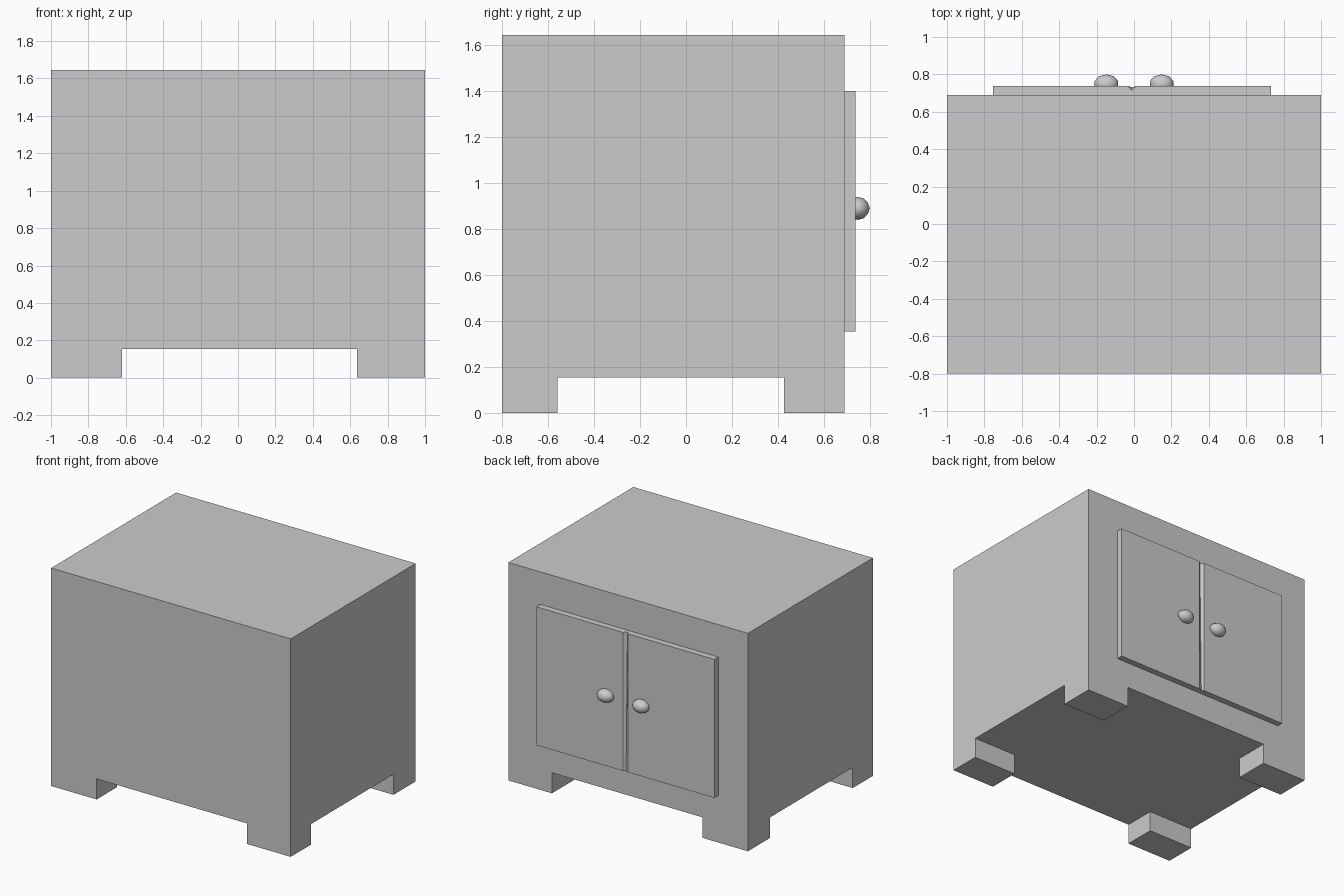
import bpy, bmesh, math

if "Cube" in bpy.data.objects:
    bpy.data.objects.remove(bpy.data.objects["Cube"])

FRONT = 0.69      # cabinet face carrying the doors
FACE = 0.737      # outer face of the doors


def finish(bm, name):
    bmesh.ops.recalc_face_normals(bm, faces=bm.faces)
    mesh = bpy.data.meshes.new(name)
    bm.to_mesh(mesh)
    bm.free()
    obj = bpy.data.objects.new(name, mesh)
    bpy.context.collection.objects.link(obj)
    return obj


# Cabinet: a 3x3 floor grid, raised into the body, corners drawn down as feet
xs = [-1, -0.62, 0.636, 1]
ys = [-0.80, -0.56, 0.426, FRONT]
bm = bmesh.new()
grid = [[bm.verts.new((x, y, 0.155)) for y in ys] for x in xs]
cells = {(i, j): bm.faces.new((grid[i][j], grid[i + 1][j],
                               grid[i + 1][j + 1], grid[i][j + 1]))
         for i in range(3) for j in range(3)}
top = bmesh.ops.extrude_face_region(bm, geom=list(cells.values()),
                                    use_keep_orig=True)["geom"]
bmesh.ops.translate(bm, vec=(0, 0, 1.49),
                    verts=[g for g in top if isinstance(g, bmesh.types.BMVert)])
for i in (0, 2):
    for j in (0, 2):
        foot = bmesh.ops.extrude_discrete_faces(bm, faces=[cells[i, j]])["faces"][0]
        bmesh.ops.translate(bm, vec=(0, 0, -0.155), verts=foot.verts)
bmesh.ops.remove_doubles(bm, verts=bm.verts, dist=1e-5)
bmesh.ops.dissolve_limit(bm, angle_limit=math.radians(1),
                         verts=bm.verts, edges=bm.edges)
finish(bm, "cabinet_body")

# Door panel: plan profile with a V groove between the doors, shallower at the foot
bm = bmesh.new()
loops = []
for z, groove in ((0.355, 0.73), (1.40, 0.714)):
    plan = [(-0.753, FRONT), (0.733, FRONT), (0.733, FACE),
            (0.01, FACE), (-0.011, groove), (-0.032, FACE), (-0.753, FACE)]
    loops.append([bm.verts.new((x, y, z)) for x, y in plan])
for loop in loops:
    bm.faces.new(loop)
for i in range(7):
    k = (i + 1) % 7
    bm.faces.new((loops[0][i], loops[0][k], loops[1][k], loops[1][i]))
finish(bm, "double_doors")

# Knobs: flattened balls on either side of the groove
for side, x in (("left", -0.148), ("right", 0.148)):
    bm = bmesh.new()
    bmesh.ops.create_icosphere(bm, subdivisions=2, radius=1)
    bmesh.ops.scale(bm, vec=(0.066, 0.052, 0.05), verts=bm.verts)
    for f in bm.faces:
        f.smooth = True
    knob = finish(bm, side + "_knob")
    knob.location = (x, 0.748, 0.89)
